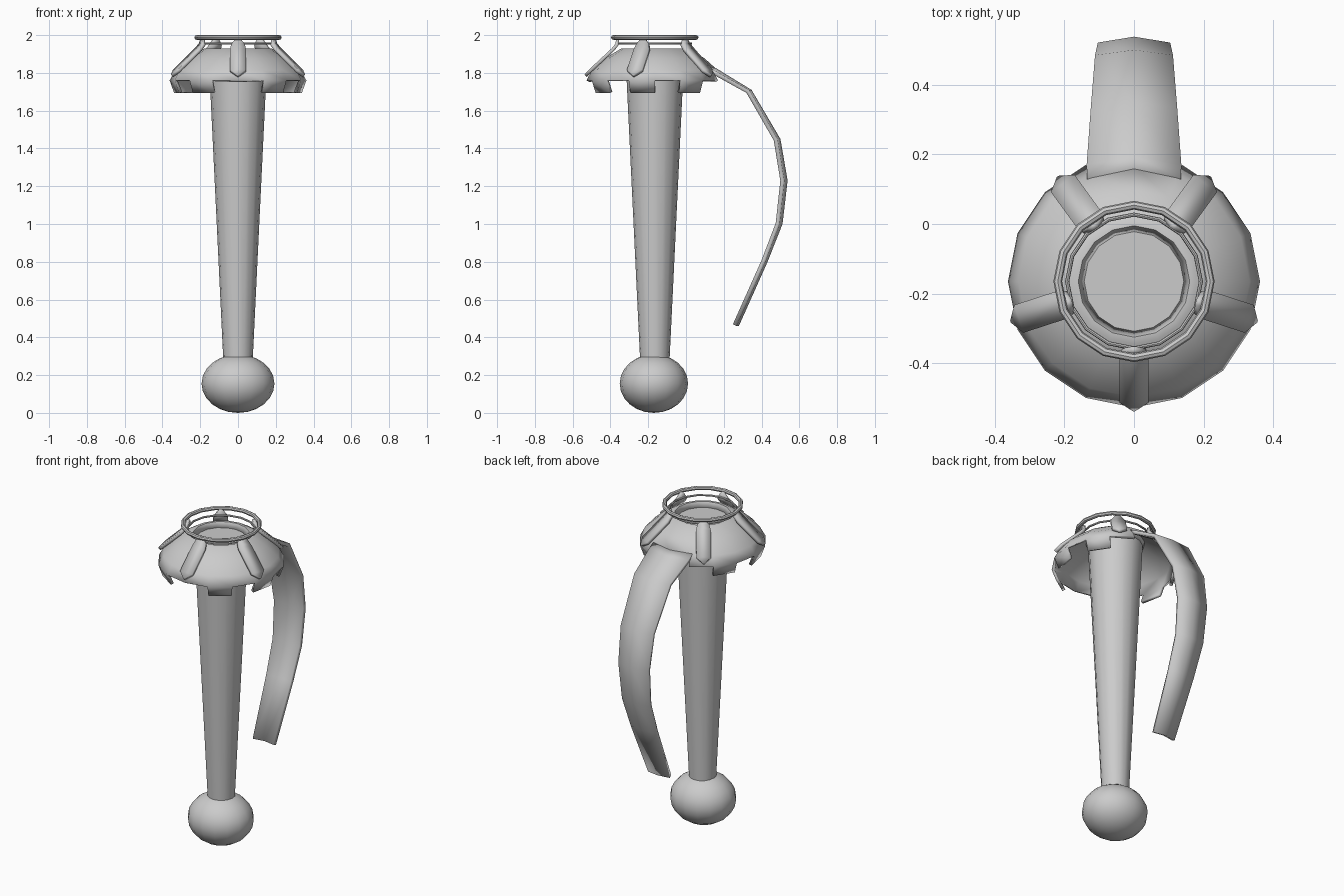
import bpy, bmesh, math

if "Cube" in bpy.data.objects:
    bpy.data.objects.remove(bpy.data.objects["Cube"])

CY = -0.165          # y of the hilt axis
N = 16               # sides of the round parts
STEP = 2 * math.pi / N


def finish(obj, name, angle=40):
    obj.name = name
    bpy.ops.object.select_all(action='DESELECT')
    obj.select_set(True)
    bpy.context.view_layer.objects.active = obj
    bpy.ops.object.shade_smooth_by_angle(angle=math.radians(angle))
    return obj


def grid(name, rows, closed=False, keep=lambda i, j: True, thick=0.0, angle=40):
    """Skin rows of points, skip unwanted faces, optionally thicken inward."""
    bm = bmesh.new()
    vs = [[bm.verts.new(p) for p in row] for row in rows]
    n = len(rows[0])
    for i in range(len(rows) - 1):
        for j in range(n if closed else n - 1):
            k = (j + 1) % n
            if keep(i, j):
                bm.faces.new((vs[i][j], vs[i + 1][j], vs[i + 1][k], vs[i][k]))
    bmesh.ops.delete(bm, geom=[v for v in bm.verts if not v.link_faces], context='VERTS')
    me = bpy.data.meshes.new(name)
    bm.to_mesh(me)
    bm.free()
    obj = bpy.data.objects.new(name, me)
    bpy.context.collection.objects.link(obj)
    if thick:
        mod = obj.modifiers.new("thickness", 'SOLIDIFY')
        mod.thickness = thick
        mod.offset = -1
    return finish(obj, name, angle)


def ring_rows(profile):
    return [[(r * math.cos(j * STEP), CY + r * math.sin(j * STEP), z)
             for j in range(N)] for r, z in profile]


# Pommel ball
bpy.ops.mesh.primitive_uv_sphere_add(segments=16, ring_count=12, radius=1, location=(0, CY - 0.005, 0.155))
ball = bpy.context.object
ball.scale = (0.193, 0.181, 0.155)
finish(ball, "pommel", 60)

# Tapered grip
bpy.ops.mesh.primitive_cone_add(vertices=N, radius1=0.077, radius2=0.156, depth=1.64,
                                location=(0, CY, 1.08), rotation=(0, 0, 0))
finish(bpy.context.object, "grip")

# Domed guard with single-segment teeth; the back opens for the knuckle bow
dome = [(0.143, 1.90), (0.16, 1.93), (0.18, 1.928), (0.262, 1.878),
        (0.332, 1.815), (0.362, 1.76), (0.338, 1.693)]
teeth = {1, 6, 8, 13, 15}
teeth |= {(7 - j) % N for j in teeth}


def dome_faces(i, j):
    if i == 5:
        return j in teeth
    if i == 4:
        return j not in (3, 4)
    return True


grid("guard_dome", ring_rows(dome), True, dome_faces, 0.018)

# Curved knuckle bow flowing out of the dome: y, z, half width, crown
bow = [(0.13, 1.825, 0.135, 0.03), (0.17, 1.802, 0.136, 0.026),
       (0.335, 1.71, 0.124, 0.012), (0.485, 1.45, 0.112, 0.015),
       (0.521, 1.23, 0.104, 0.017), (0.496, 1.0, 0.096, 0.015),
       (0.42, 0.80, 0.088, 0.012), (0.268, 0.46, 0.075, 0.012)]
grid("knuckle_bow", [[(w, y, z), (0, y + c, z), (-w, y, z)] for y, z, w, c in bow],
     thick=0.022)

# Rings above the dome
for name, major, minor, z in (("top_ring", 0.219, 0.0125, 1.9875),
                              ("inner_ring", 0.192, 0.006, 1.955)):
    bpy.ops.mesh.primitive_torus_add(major_segments=N, minor_segments=8, major_radius=major,
                                     minor_radius=minor, location=(0, CY, z))
    finish(bpy.context.object, name)

# Five prongs clasping the ring and lying on the dome: radius, z, half width
prong = [(0.205, 1.988, 0.008), (0.208, 1.955, 0.034), (0.228, 1.93, 0.042),
         (0.348, 1.818, 0.042), (0.373, 1.79, 0.003)]
for k in range(5):
    a = math.radians(-90 + 72 * k)
    c, s = math.cos(a), math.sin(a)
    rows = [[(r * c - t * s, CY + r * s + t * c, z) for t in (-w, w)] for r, z, w in prong]
    grid(f"prong_{k + 1}", rows, thick=0.018, angle=20)
